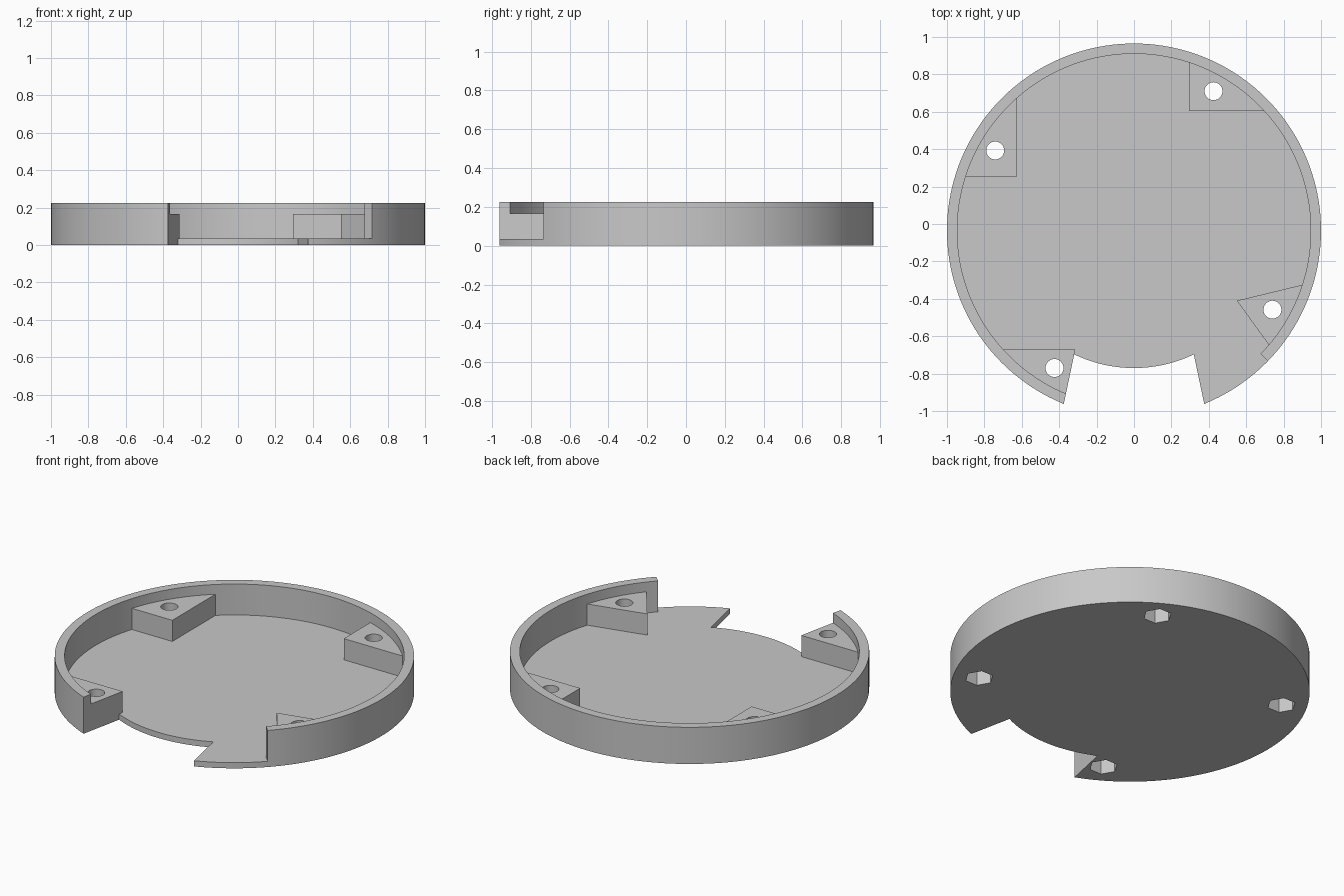
import bpy, bmesh
from math import radians, cos, sin, atan2, tau
from mathutils import Vector

cube = bpy.data.objects.get("Cube")
if cube:
    bpy.data.objects.remove(cube, do_unlink=True)

CENTRE = Vector((0, -0.035))
FLOOR, BOSS_TOP, RIM_TOP = 0.035, 0.165, 0.225
INNER = 0.945

grey = bpy.data.materials.new("light_grey")
grey.use_nodes = True
colour = (0.58, 0.58, 0.58, 1)
grey.diffuse_color = colour
grey.node_tree.nodes["Principled BSDF"].inputs["Base Color"].default_value = colour


def arc(radius, start, end, count, centre=CENTRE):
    """Points along a circle, angles in radians, both ends included."""
    steps = [start + (end - start) * i / count for i in range(count + 1)]
    return [centre + radius * Vector((cos(a), sin(a))) for a in steps]


def circle(radius, count, centre=CENTRE):
    return arc(radius, 0, tau, count, centre)[:-1]


def prism(name, outline, low, high):
    """Extrude a flat outline between two heights."""
    bm = bmesh.new()
    face = bm.faces.new([bm.verts.new((p.x, p.y, low)) for p in outline])
    moved = bmesh.ops.extrude_face_region(bm, geom=[face])["geom"]
    verts = [v for v in moved if isinstance(v, bmesh.types.BMVert)]
    bmesh.ops.translate(bm, vec=(0, 0, high - low), verts=verts)
    bmesh.ops.recalc_face_normals(bm, faces=bm.faces)
    mesh = bpy.data.meshes.new(name)
    bm.to_mesh(mesh)
    bm.free()
    mesh.materials.append(grey)
    obj = bpy.data.objects.new(name, mesh)
    bpy.context.collection.objects.link(obj)
    return obj


def combine(body, tool, operation):
    """Apply a boolean and discard the tool."""
    mod = body.modifiers.new("combine", "BOOLEAN")
    mod.operation, mod.solver, mod.object = operation, "EXACT", tool
    bpy.context.view_layer.objects.active = body
    bpy.ops.object.modifier_apply(modifier=mod.name)
    bpy.data.objects.remove(tool, do_unlink=True)


def angle(p):
    return atan2(p.y - CENTRE.y, p.x - CENTRE.x)


# Round tray with a thin rim
tray = prism("round_tray", circle(1, 160), 0, RIM_TOP)
combine(tray, prism("cavity", circle(INNER, 160), FLOOR, 1), "DIFFERENCE")

# Opening in the rim at the front left
a, b = radians(-100), radians(-44.3)
opening = arc(0.88, a, b, 24) + arc(1.2, b, a, 24)
combine(tray, prism("rim_opening", opening, FLOOR, 1), "DIFFERENCE")

# Corner screw bosses: corner, then where its two sides meet the rim, then hole
bosses = [
    ((0.295, 0.605), (0.695, 0.605), (0.295, 0.863), (0.425, 0.71)),
    ((-0.625, 0.255), (-0.625, 0.674), (-0.90, 0.255), (-0.742, 0.393)),
    ((-0.314, -0.67), (-0.70, -0.67), (-0.365, -0.9125), (-0.425, -0.77)),
    ((0.55, -0.41), (0.72, -0.645), (0.90, -0.325), (0.74, -0.458)),
]
for corner, first, last, _ in bosses:
    corner = Vector(corner)
    p, q = (corner + (Vector(e) - corner) * 1.06 for e in (first, last))
    curve = arc(0.97, angle(p), angle(q), 12)[1:-1]
    combine(tray, prism("boss", [corner, p, *curve, q], 0.02, BOSS_TOP), "UNION")

# Front notch with a curved inner edge
left, right = Vector((-0.3197, -0.697)), Vector((0.3197, -0.697))
notch = arc(0.735, angle(left), angle(right), 32)
notch += [Vector((0.4255, -1.2)), Vector((-0.4255, -1.2))]
combine(tray, prism("notch", notch, -1, 1), "DIFFERENCE")

# Screw holes with hexagonal nut pockets underneath
for *_, hole in bosses:
    hole = Vector(hole)
    combine(tray, prism("screw_hole", circle(0.048, 32, hole), -1, 1), "DIFFERENCE")
    combine(tray, prism("nut_pocket", circle(0.08, 6, hole), -1, 0.1), "DIFFERENCE")

# Smooth round walls, crisp corners
bpy.ops.object.select_all(action="DESELECT")
tray.select_set(True)
bpy.context.view_layer.objects.active = tray
bpy.ops.object.shade_smooth_by_angle(angle=radians(30))
